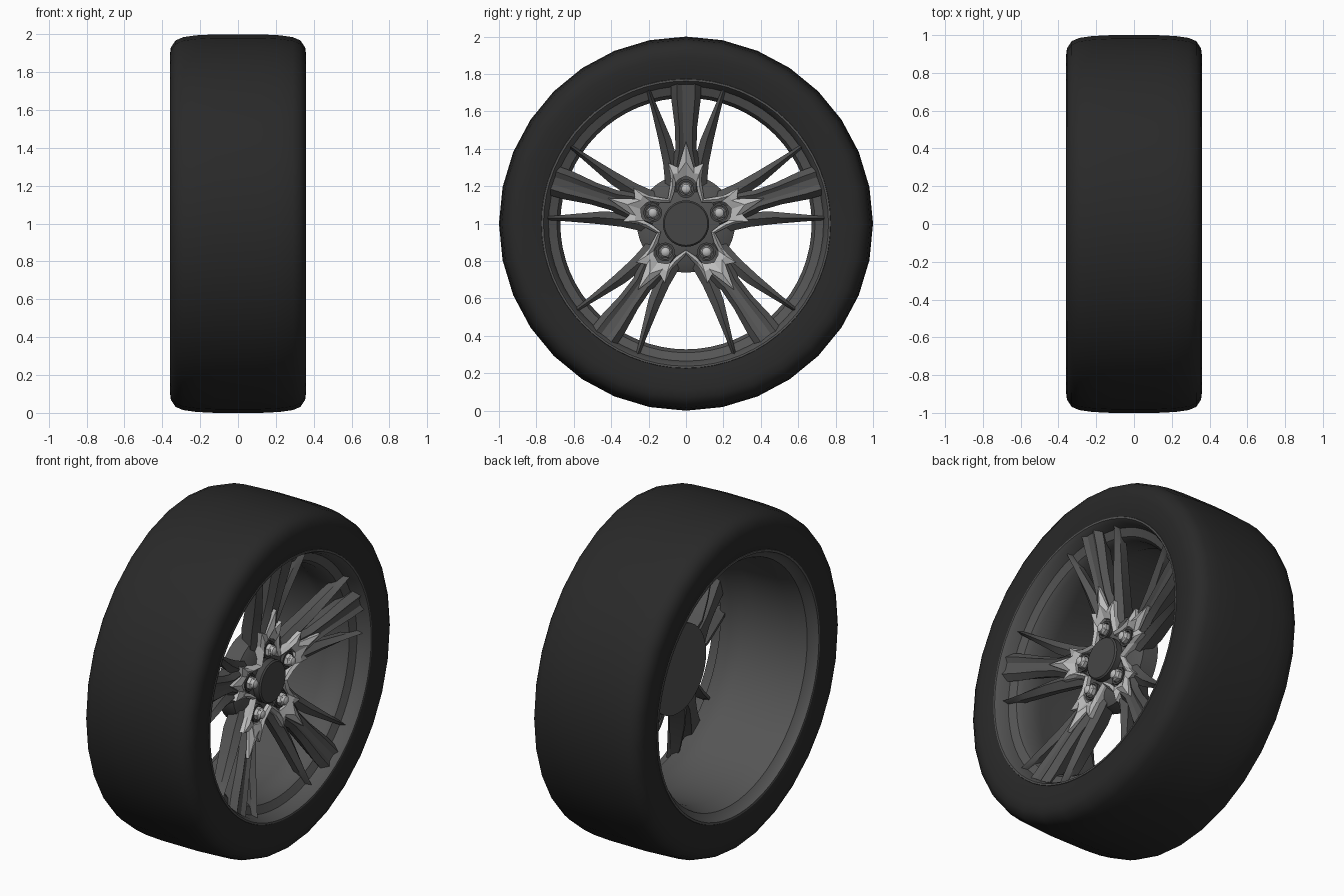
import bpy, bmesh
from math import sin, cos, pi, radians

if "Cube" in bpy.data.objects:
    bpy.data.objects.remove(bpy.data.objects["Cube"])

SPOKE_ANGLES = [radians(90 + 72 * k) for k in range(5)]


def material(name, v):
    m = bpy.data.materials.new(name)
    m.diffuse_color = (v, v, v, 1)
    m.use_nodes = True
    m.node_tree.nodes["Principled BSDF"].inputs["Base Color"].default_value = m.diffuse_color
    return m


RUBBER = material("rubber", 0.022)
ALLOY = material("dark_alloy", 0.09)
SILVER = material("silver", 0.5)
CAP = material("cap_grey", 0.06)


def place(x, t, r, a):
    """Depth x, sideways t and outward r along direction a, about the axle."""
    return (x, r * cos(a) - t * sin(a), 1 + r * sin(a) + t * cos(a))


def add_loft(bm, rings, closed=False):
    """Skin a list of equal closed rings of points; cap or join the ends."""
    vs = [[bm.verts.new(p) for p in ring] for ring in rings]
    n = len(vs[0])
    pairs = list(zip(vs, vs[1:])) + ([(vs[-1], vs[0])] if closed else [])
    for p, q in pairs:
        for i in range(n):
            bm.faces.new((p[i], p[(i + 1) % n], q[(i + 1) % n], q[i]))
    if not closed:
        bm.faces.new(vs[0])
        bm.faces.new(vs[-1])


def lathe(bm, profile, segs, t=0, r=0, a=0, closed=False):
    """Spin an (x, radius) profile around an axis parallel to the axle."""
    rings = [[place(x, t + rad * sin(2 * pi * i / segs), r + rad * cos(2 * pi * i / segs), a)
              for i in range(segs)] for x, rad in profile]
    add_loft(bm, rings, closed)


def finish(bm, name, mat, angle=35):
    bmesh.ops.recalc_face_normals(bm, faces=bm.faces)
    me = bpy.data.meshes.new(name)
    bm.to_mesh(me)
    bm.free()
    ob = bpy.data.objects.new(name, me)
    bpy.context.collection.objects.link(ob)
    me.materials.append(mat)
    bpy.ops.object.select_all(action='DESELECT')
    ob.select_set(True)
    bpy.context.view_layer.objects.active = ob
    bpy.ops.object.shade_smooth_by_angle(angle=radians(angle))
    return ob


def front(r):
    """Dished front face of the spokes."""
    return max(0.2, 0.20 + 0.26 * (r - 0.25))


# tyre: symmetric cross-section
half = [(0.12, 1.0), (0.22, 0.995), (0.29, 0.985), (0.33, 0.968), (0.355, 0.93),
        (0.36, 0.89), (0.357, 0.82), (0.345, 0.765)]
bm = bmesh.new()
lathe(bm, [(-x, r) for x, r in reversed(half)] + half, 32, closed=True)
finish(bm, "tyre", RUBBER, 40)

# rim: stepped front lip, deep barrel and rear flange
bm = bmesh.new()
lathe(bm, [(0.335, 0.78), (0.35, 0.772), (0.35, 0.762), (0.325, 0.747), (0.275, 0.735),
           (0.255, 0.69), (0.225, 0.672), (0.1, 0.672), (0.04, 0.69), (-0.2, 0.7),
           (-0.3, 0.72), (-0.325, 0.75), (-0.35, 0.76), (-0.35, 0.772), (-0.335, 0.78)],
      64, closed=True)
finish(bm, "rim", ALLOY)

# hub body
bm = bmesh.new()
lathe(bm, [(0.19, 0.05), (0.19, 0.19), (0.15, 0.262), (0.05, 0.262), (0.05, 0.05)], 40)
finish(bm, "hub", ALLOY)

# main spokes: twin ridges with a valley between (r, half width, depth)
bm = bmesh.new()
for a in SPOKE_ANGLES:
    rings = []
    for r, w, d in [(0.17, 0.09, 0.13), (0.30, 0.085, 0.13), (0.40, 0.056, 0.12),
                    (0.52, 0.06, 0.11), (0.66, 0.078, 0.1), (0.755, 0.082, 0.09)]:
        f = front(r)
        sec = [(f - d, -w * 0.6), (f - 0.035, -w), (f, -w * 0.6), (f - 0.015, -w * 0.25),
               (f - 0.015, w * 0.25), (f, w * 0.6), (f - 0.035, w), (f - d, w * 0.6)]
        rings.append([place(x, t, r, a) for x, t in sec])
    add_loft(bm, rings)
finish(bm, "main_spokes", ALLOY, 25)

# side spokes: blades that narrow towards the rim (r, inner edge, outer edge, depth)
bm = bmesh.new()
for a in SPOKE_ANGLES:
    for s in (-1, 1):
        rings = []
        for r, t0, t1, d in [(0.20, 0.02, 0.11, 0.11), (0.32, 0.04, 0.122, 0.12),
                             (0.45, 0.078, 0.148, 0.11), (0.60, 0.142, 0.183, 0.09),
                             (0.70, 0.185, 0.208, 0.07), (0.745, 0.198, 0.218, 0.06)]:
            f = front(r) - 0.012
            m = (t0 + t1) / 2
            sec = [(f - d, m - 0.008), (f - 0.03, t0), (f, m), (f - 0.03, t1), (f - d, m + 0.008)]
            rings.append([place(x, s * t, r, a) for x, t in sec])
        add_loft(bm, rings)
finish(bm, "side_spokes", ALLOY, 25)


# star trim: bevelled zigzag band around the nut pockets
def star_loop(pts, xf):
    loop = []
    for a in SPOKE_ANGLES:
        for t, r in [(-t, r) for t, r in pts[3:0:-1]] + pts:
            loop.append(place(xf(r), t, r, a))
    return loop


outer = [(0, 0.44), (0.042, 0.30), (0.095, 0.325), (0.082, 0.235), (0.097, 0.133)]
mid = [(0, 0.33), (0.042, 0.27), (0.07, 0.265), (0.072, 0.20), (0.090, 0.124)]
inner = [(0, 0.255), (0.038, 0.237), (0.055, 0.22), (0.062, 0.17), (0.083, 0.114)]
bm = bmesh.new()
add_loft(bm, [star_loop(outer, lambda r: 0.16 if r < 0.28 else front(r) - 0.04),
              star_loop(outer, lambda r: front(r) + 0.006),
              star_loop(mid, lambda r: front(r) + 0.025),
              star_loop(inner, lambda r: 0.212),
              star_loop(inner, lambda r: 0.16)], closed=True)
finish(bm, "star_trim", SILVER, 15)

# centre cap
bm = bmesh.new()
lathe(bm, [(0.17, 0.124), (0.226, 0.124), (0.234, 0.116), (0.234, 0.02)], 40)
finish(bm, "centre_cap", CAP)

# wheel nuts: dark socket, hexagon body and domed tip
bm = bmesh.new()
for a in SPOKE_ANGLES:
    lathe(bm, [(0.17, 0.036), (0.225, 0.036), (0.232, 0.03)], 6, r=0.187, a=a)
    lathe(bm, [(0.225, 0.028), (0.243, 0.024), (0.25, 0.014), (0.252, 0.004)], 16, r=0.187, a=a)
finish(bm, "wheel_nuts", SILVER)
bm = bmesh.new()
for a in SPOKE_ANGLES:
    lathe(bm, [(0.17, 0.05), (0.208, 0.05), (0.208, 0.038), (0.17, 0.038)], 20, r=0.187, a=a, closed=True)
finish(bm, "nut_sockets", CAP)
